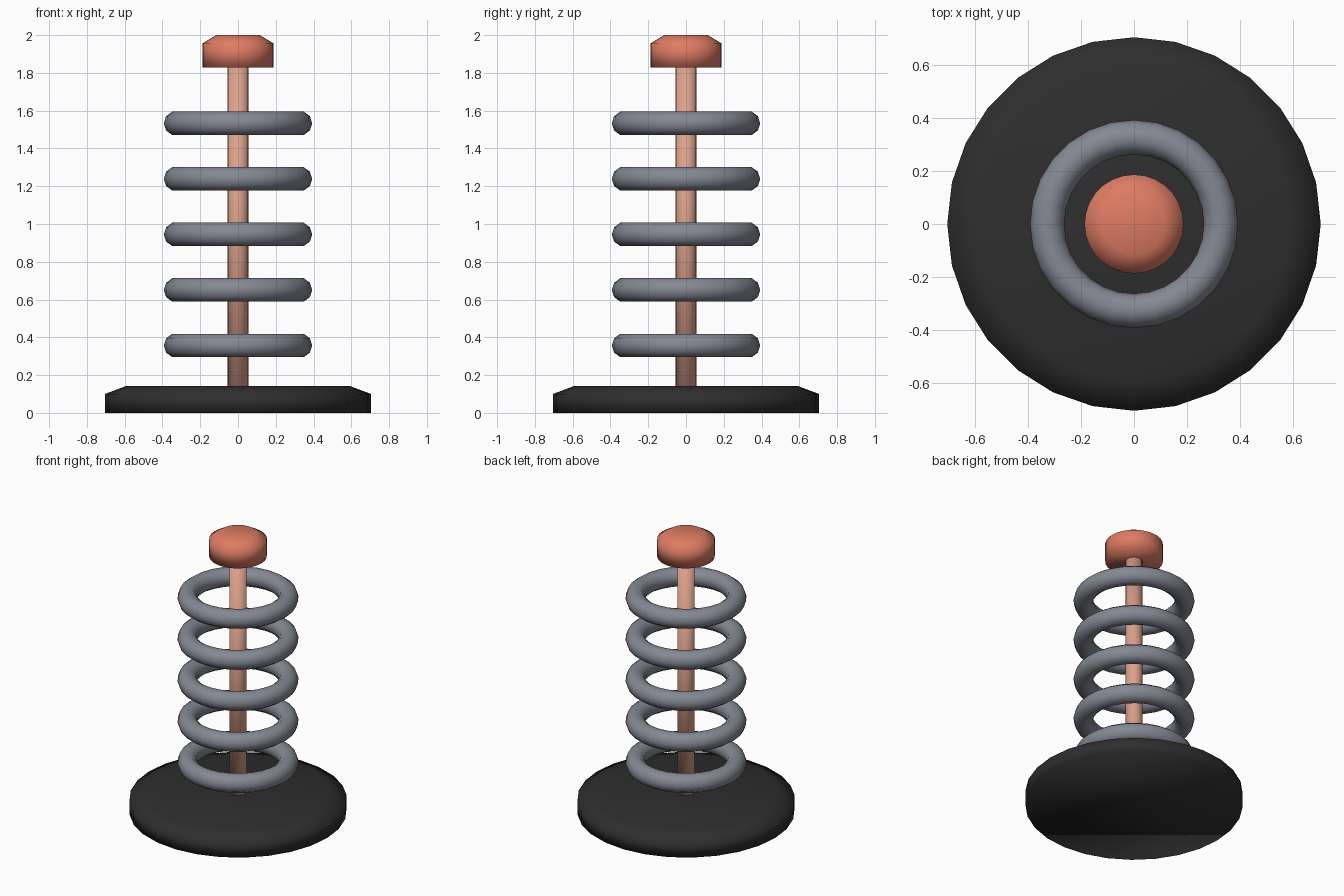
import bpy, bmesh
from math import sin, cos, tau

cube = bpy.data.objects.get("Cube")
if cube:
    bpy.data.objects.remove(cube)


def material(name, rgb):
    mat = bpy.data.materials.new(name)
    mat.use_nodes = True
    colour = (*rgb, 1)
    mat.diffuse_color = colour
    mat.node_tree.nodes["Principled BSDF"].inputs["Base Color"].default_value = colour
    return mat


def lathe(name, profile, sides, mat, closed=False):
    """Revolve (radius, z) points round the z axis; open profiles get end caps."""
    bm = bmesh.new()
    rings = [[bm.verts.new((r * cos(tau * i / sides), r * sin(tau * i / sides), z))
              for i in range(sides)] for r, z in profile]
    pairs = list(zip(rings, rings[1:]))
    if closed:
        pairs.append((rings[-1], rings[0]))
    else:
        bm.faces.new(rings[0])
        bm.faces.new(rings[-1])
    for low, high in pairs:
        for i in range(sides):
            j = (i + 1) % sides
            bm.faces.new((low[i], low[j], high[j], high[i]))
    bmesh.ops.recalc_face_normals(bm, faces=bm.faces)
    for face in bm.faces:
        face.smooth = True
    mesh = bpy.data.meshes.new(name)
    bm.to_mesh(mesh)
    bm.free()
    mesh.materials.append(mat)
    obj = bpy.data.objects.new(name, mesh)
    bpy.context.collection.objects.link(obj)
    return obj


black = material("black rubber", (0.027, 0.027, 0.027))
grey = material("steel grey", (0.23, 0.25, 0.29))
coral = material("coral", (0.73, 0.2, 0.125))
pale = material("pale copper", (0.72, 0.36, 0.26))

# Chamfered base, centre rod and knob
lathe("base", [(0.705, 0), (0.705, 0.1), (0.59, 0.143)], 28, black)
lathe("rod", [(0.056, 0.1), (0.056, 1.84)], 16, pale)
lathe("knob", [(0.187, 1.828), (0.187, 1.957), (0.115, 2)], 28, coral)

# Stack of five separate rings
for n in range(5):
    centre = 0.357 + 0.294 * n
    section = [(0.328 + 0.065 * cos(tau * k / 10), centre + 0.065 * sin(tau * k / 10))
               for k in range(10)]
    lathe(f"ring_{n + 1}", section, 28, grey, closed=True)
